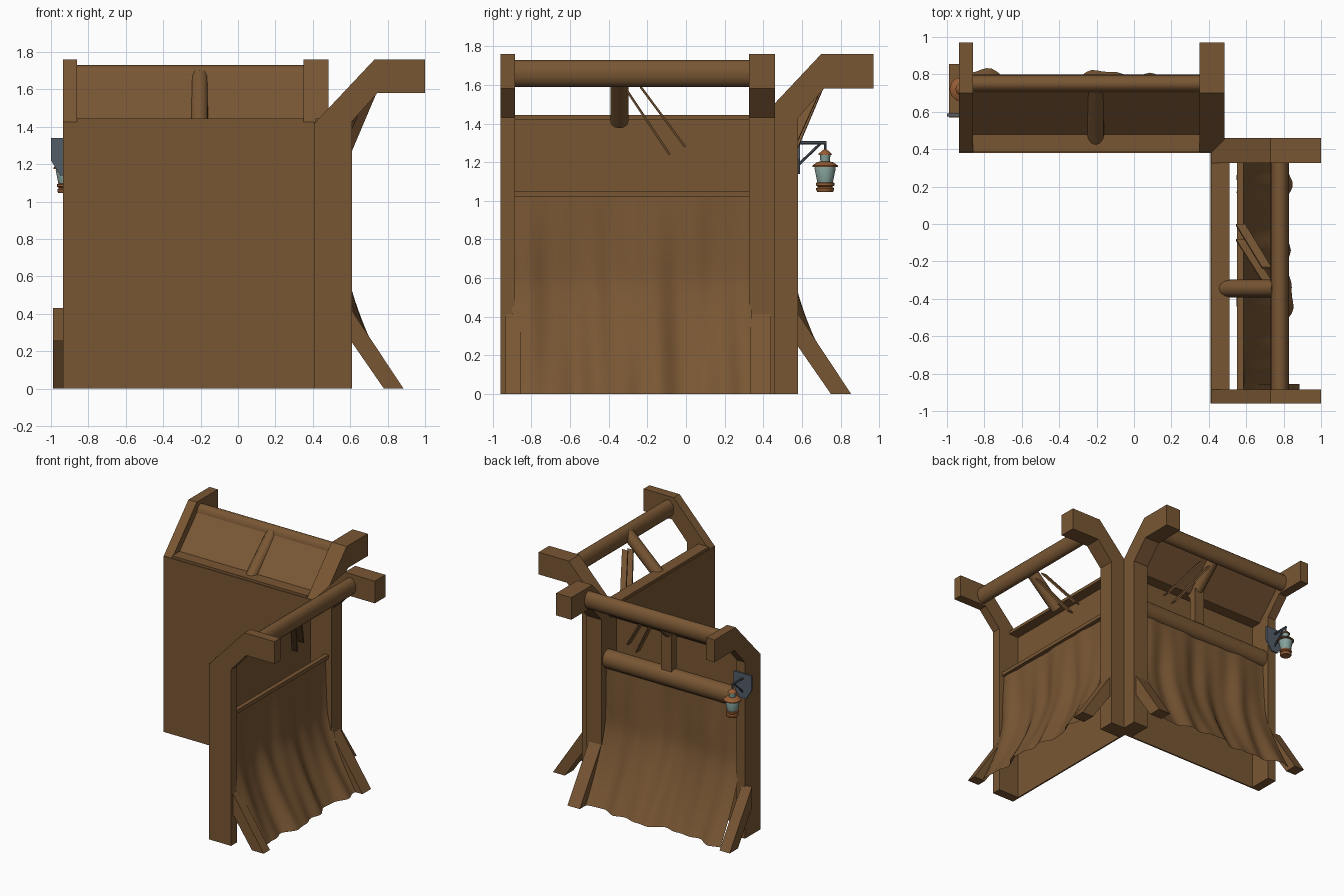
import bpy, bmesh, math
from mathutils import Vector

if "Cube" in bpy.data.objects:
    bpy.data.objects.remove(bpy.data.objects["Cube"])


def material(name, r, g, b):
    m = bpy.data.materials.new(name)
    m.diffuse_color = (r, g, b, 1)
    m.use_nodes = True
    m.node_tree.nodes["Principled BSDF"].inputs["Base Color"].default_value = m.diffuse_color
    return m


WOOD = material("brown_wood", 0.190, 0.094, 0.034)
IRON = material("grey_iron", 0.085, 0.110, 0.140)
COPPER = material("copper", 0.300, 0.110, 0.035)
GLASS = material("pale_glass", 0.230, 0.350, 0.320)


# Wall space: t along the wall, d inward from the outer face, z up
def wall_a(t, d, z):
    return Vector((t, 0.38 + d, z))


def wall_b(t, d, z):
    return Vector((0.41 + d, t - 0.025, z))


def finish(name, bm, mat, smooth=None):
    bmesh.ops.recalc_face_normals(bm, faces=bm.faces)
    me = bpy.data.meshes.new(name)
    bm.to_mesh(me)
    bm.free()
    me.materials.append(mat)
    ob = bpy.data.objects.new(name, me)
    bpy.context.collection.objects.link(ob)
    if smooth:
        bpy.ops.object.select_all(action='DESELECT')
        ob.select_set(True)
        bpy.context.view_layer.objects.active = ob
        bpy.ops.object.shade_smooth_by_angle(angle=math.radians(smooth))
    return ob


def prism(name, place, profile, t0, t1, mat=WOOD, smooth=None):
    """Extrude a (d, z) outline along the wall."""
    bm = bmesh.new()
    a = [bm.verts.new(place(t0, d, z)) for d, z in profile]
    b = [bm.verts.new(place(t1, d, z)) for d, z in profile]
    n = len(a)
    for i in range(n):
        j = (i + 1) % n
        bm.faces.new((a[i], a[j], b[j], b[i]))
    bm.faces.new(a)
    bm.faces.new(b)
    return finish(name, bm, mat, smooth)


def rect(d0, d1, z0, z1):
    return [(d0, z0), (d1, z0), (d1, z1), (d0, z1)]


def oval(d, z, rd, rz, n=16):
    return [(d + rd * math.cos(k * math.tau / n), z + rz * math.sin(k * math.tau / n))
            for k in range(n)]


def tube(name, p, q, r, mat, n=12):
    bm = bmesh.new()
    axis = q - p
    bmesh.ops.create_cone(bm, cap_ends=True, segments=n, radius1=r, radius2=r, depth=axis.length)
    bmesh.ops.rotate(bm, verts=bm.verts, matrix=axis.to_track_quat('Z', 'Y').to_matrix())
    bmesh.ops.translate(bm, verts=bm.verts, vec=(p + q) / 2)
    return finish(name, bm, mat, 40)


def plank(name, p, q, side, width, thick):
    """Flat board from p to q, broad along side."""
    side = side.normalized() * width / 2
    up = (q - p).cross(side).normalized() * thick / 2
    bm = bmesh.new()
    ends = [[bm.verts.new(c + side * s + up * u) for s, u in ((-1, -1), (1, -1), (1, 1), (-1, 1))]
            for c in (p, q)]
    for i in range(4):
        j = (i + 1) % 4
        bm.faces.new((ends[0][i], ends[0][j], ends[1][j], ends[1][i]))
    bm.faces.new(ends[0])
    bm.faces.new(ends[1])
    return finish(name, bm, WOOD)


def hide_lining(name, place, phase):
    """Wrinkled sheet that flares out toward the ground."""
    bm = bmesh.new()
    cols, rows = 44, 20
    grid = []
    for r in range(rows + 1):
        v = r / rows
        z = 1.05 * (1 - v)
        row = []
        for c in range(cols + 1):
            t = -0.875 + 1.24 * c / cols
            s = t * 9 + phase
            fold = (math.sin(s + v * 2.0) + 0.7 * math.sin(2.3 * s - v * 3 + 1)
                    + 0.4 * math.sin(4.1 * s + 2)) / 2.1
            d = 0.145 + 0.04 * v + 0.225 * max(0, (v - 0.42) / 0.58) ** 1.5
            d += fold * (0.008 + 0.022 * math.sin(math.pi * min(v, 0.5)) + 0.04 * max(0, v - 0.5))
            row.append(bm.verts.new(place(t, d, z)))
        grid.append(row)
    for r in range(rows):
        for c in range(cols):
            bm.faces.new((grid[r][c], grid[r][c + 1], grid[r + 1][c + 1], grid[r + 1][c]))
    return finish(name, bm, WOOD, 60)


POST = [(0, 0), (0.2, 0), (0.2, 1.43), (0.335, 1.58), (0.59, 1.58), (0.59, 1.76),
        (0.32, 1.76), (0, 1.42)]
FOOT = [(0.19, 0.43), (0.475, 0), (0.37, 0), (0.19, 0.26)]

for tag, place, phase in (("back", wall_a, 0.6), ("side", wall_b, 2.4)):
    # Outer boarding and its cap
    prism(tag + "_outer_wall", place, rect(0, 0.012, 0, 1.425), -0.935, 0.405)
    prism(tag + "_wall_cap", place, rect(0.005, 0.1, 1.42, 1.445), -0.86, 0.35)
    # Bent posts and their sloping feet
    prism(tag + "_end_post", place, POST, -0.935, -0.86)
    prism(tag + "_corner_post", place, POST, 0.35, 0.485)
    prism(tag + "_corner_foot", place, FOOT, 0.355, 0.465)
    # Top beam and leaning rib
    prism(tag + "_top_beam", place, oval(0.37, 1.66, 0.05, 0.07), -0.87, 0.36, smooth=40)
    mid = -0.205 if tag == "back" else -0.32
    tube(tag + "_rib", place(mid, 0.075, 1.41), place(mid, 0.355, 1.67), 0.047, WOOD)
    # Loose braces beside the rib
    across = place(0, 1, 0) - place(0, 0, 0)
    for k in (0, 1):
        plank(tag + "_brace", place(mid + 0.04 + 0.07 * k, 0.3, 1.57 + 0.02 * k),
              place(mid + 0.26 + 0.08 * k, 0.16, 1.24 + 0.04 * k), across, 0.05, 0.012)
    hide_lining(tag + "_lining", place, phase)

# End feet: the back wall's foot stands proud of its post
prism("back_end_foot", wall_a, FOOT, -0.99, -0.90)
prism("side_end_foot", wall_b, FOOT, -0.91, -0.83)

# Sloping roof panel and log rail on the back wall, flat rail on the side wall
prism("roof_panel", wall_a, [(0.09, 1.435), (0.365, 1.72), (0.375, 1.71), (0.10, 1.425)],
      -0.87, 0.36)
prism("back_log_rail", wall_a, oval(0.125, 1.09, 0.065, 0.075), -0.87, 0.36, smooth=40)
prism("rib_block", wall_a, rect(0.1, 0.16, 1.15, 1.45), -0.25, -0.16)
prism("side_flat_rail", wall_b, rect(0.14, 0.175, 1.02, 1.05), -0.87, 0.36)

# Lantern bracket: pointed plate, arm and strut
CX, CY = -0.92, 0.72
bm = bmesh.new()
outline = [(-0.08, 1.34), (0.08, 1.34), (0.08, 1.22), (0.03, 1.14), (-0.03, 1.14), (-0.08, 1.22)]
face = bm.faces.new([bm.verts.new((CX + x, 0.575, z)) for x, z in outline])
ext = bmesh.ops.extrude_face_region(bm, geom=[face])
bmesh.ops.translate(bm, verts=[v for v in ext["geom"] if isinstance(v, bmesh.types.BMVert)],
                    vec=(0, 0.015, 0))
finish("bracket_plate", bm, IRON)
tube("bracket_arm", Vector((CX, 0.585, 1.30)), Vector((CX, CY + 0.008, 1.30)), 0.009, IRON, 8)
tube("bracket_strut", Vector((CX, 0.585, 1.19)), Vector((CX, 0.70, 1.30)), 0.007, IRON, 8)
tube("lantern_hook", Vector((CX, CY, 1.255)), Vector((CX, CY, 1.305)), 0.007, IRON, 8)


def lathe(name, profile, mat, n=12):
    bm = bmesh.new()
    rings = [[bm.verts.new((CX + r * math.cos(k * math.tau / n), CY + r * math.sin(k * math.tau / n), z))
              for k in range(n)] for r, z in profile]
    for a, b in zip(rings, rings[1:]):
        for k in range(n):
            j = (k + 1) % n
            bm.faces.new((a[k], a[j], b[j], b[k]))
    bm.faces.new(rings[0])
    bm.faces.new(rings[-1])
    return finish(name, bm, mat, 35)


# Lantern body
lathe("lantern_base", [(0.040, 1.045), (0.046, 1.055), (0.046, 1.065), (0.036, 1.072),
                       (0.048, 1.08), (0.048, 1.092), (0.038, 1.097)], COPPER)
lathe("lantern_glass", [(0.040, 1.095), (0.055, 1.168), (0.050, 1.18)], GLASS)
lathe("lantern_cap", [(0.066, 1.175), (0.066, 1.182), (0.045, 1.198), (0.028, 1.203)], COPPER)
lathe("lantern_vent", [(0.024, 1.2), (0.028, 1.24)], GLASS)
lathe("lantern_top", [(0.035, 1.237), (0.033, 1.244), (0.018, 1.258), (0.008, 1.265)], COPPER)
